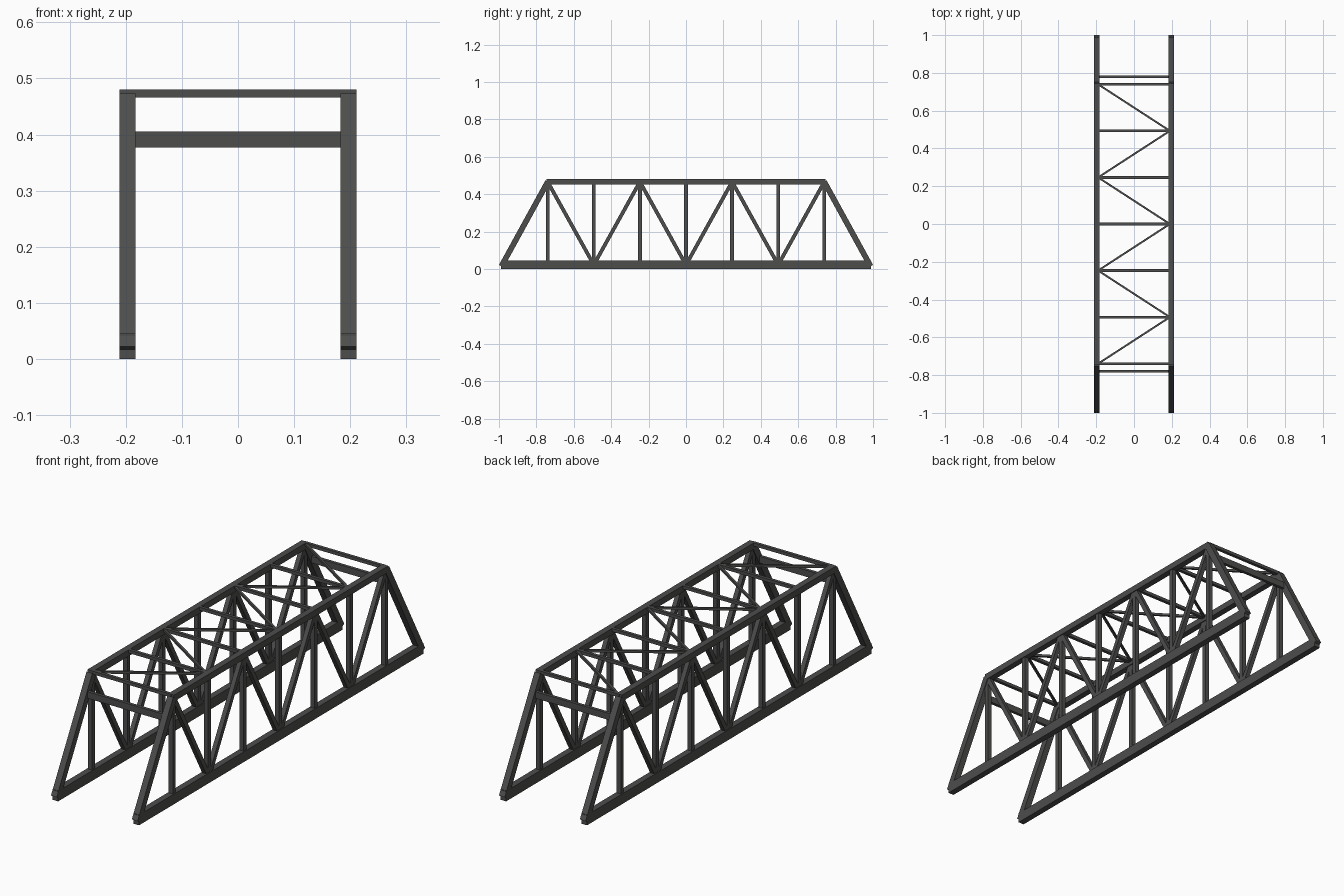
import bpy
from mathutils import Vector, Matrix

if "Cube" in bpy.data.objects:
    bpy.data.objects.remove(bpy.data.objects["Cube"])

steel = bpy.data.materials.new("dark grey steel")
steel.diffuse_color = (0.075, 0.075, 0.073, 1)
steel.use_nodes = True
steel.node_tree.nodes["Principled BSDF"].inputs["Base Color"].default_value = steel.diffuse_color

X = 0.197          # truss plane offset
P = 0.2465         # panel length
TOP, BOT = 0.466, 0.022


def beam(name, a, b, width, depth):
    """Box from a to b; width is horizontal, depth is across it."""
    a, b = Vector(a), Vector(b)
    d = (b - a).normalized()
    # side members keep their width along x, cross members along the horizontal
    side = Vector((1, 0, 0)) if abs(d.x) < 1e-6 else d.cross(Vector((0, 0, 1))).normalized()
    up = side.cross(d)
    bpy.ops.mesh.primitive_cube_add(size=1)
    ob = bpy.context.object
    ob.name = name
    rot = Matrix((side, d, up)).transposed()
    scale = Matrix.Diagonal((width, (b - a).length, depth))
    ob.data.transform(Matrix.Translation((a + b) / 2) @ (rot @ scale).to_4x4())
    ob.data.materials.append(steel)
    return ob


for x, s in ((-X, "left"), (X, "right")):
    # chords
    beam(s + "_bottom_chord", (x, -0.99, 0.0225), (x, 0.99, 0.0225), 0.028, 0.045)
    beam(s + "_top_chord", (x, -0.745, TOP), (x, 0.745, TOP), 0.028, 0.028)
    # sloping end posts
    for e in (-1, 1):
        beam(s + "_end_post", (x, e * 0.987, 0.015), (x, e * 0.739, TOP), 0.028, 0.03)
    # verticals
    for i in range(-3, 4):
        beam(s + "_vertical", (x, i * P, BOT), (x, i * P, TOP), 0.02, 0.02)
    # web diagonals, alternating down and up
    for i in range(-3, 3):
        z0, z1 = (TOP, BOT) if i % 2 else (BOT, TOP)
        beam(s + "_diagonal", (x, i * P, z0), (x, (i + 1) * P, z1), 0.02, 0.02)

# top cross struts
for i in range(-3, 4):
    beam("top_strut", (-X, i * P, 0.473), (X, i * P, 0.473), 0.014, 0.014)

# zigzag top bracing
for i in range(-3, 3):
    x0 = -0.19 if i % 2 else 0.19
    beam("top_bracing", (x0, i * P, 0.473), (-x0, (i + 1) * P, 0.473), 0.01, 0.01)

# portal struts between the end posts
for e in (-1, 1):
    beam("portal_strut", (-X, e * 0.78, 0.391), (X, e * 0.78, 0.391), 0.014, 0.029)
